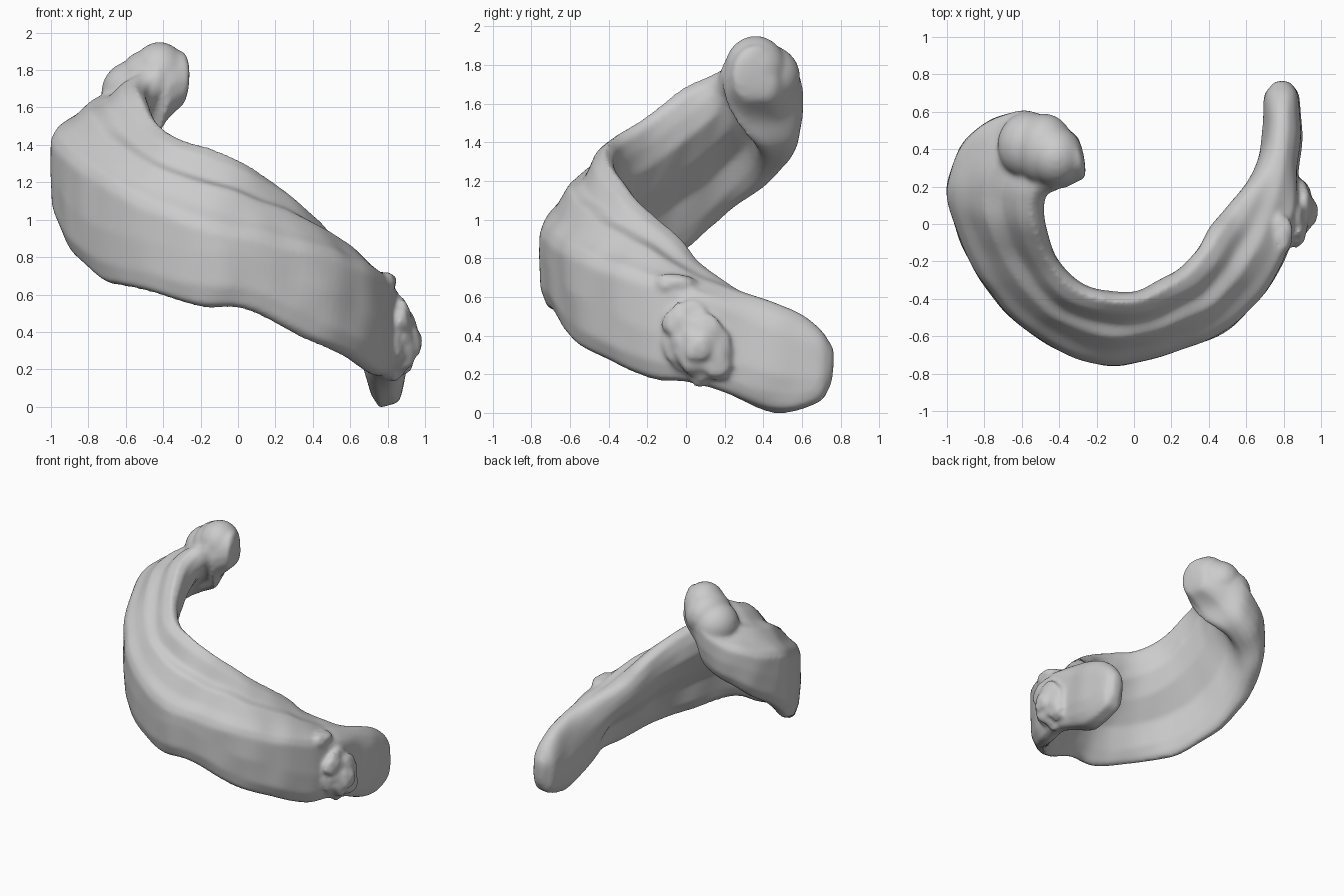
import bpy, bmesh, math
from mathutils import Vector, noise

if "Cube" in bpy.data.objects:
    bpy.data.objects.remove(bpy.data.objects["Cube"])

# Stations along the curl: outer x,y | inner x,y | ridge z, shoulder z, bottom z | inner fullness
STATIONS = [
    (.85, .74, .73, .74, .37, .31, .11, .95),
    (.89, .68, .69, .68, .45, .38, .03, .95),
    (.90, .50, .69, .50, .56, .48, -.01, .90),
    (.88, .25, .63, .28, .65, .57, .06, .70),
    (.86, .02, .52, .12, .76, .65, .16, .50),
    (.80, -.20, .42, .00, .90, .72, .17, .42),
    (.65, -.43, .30, -.17, 1.06, .80, .26, .38),
    (.40, -.62, .15, -.29, 1.20, .88, .36, .36),
    (.05, -.73, .00, -.36, 1.32, .96, .52, .36),
    (-.20, -.75, -.13, -.36, 1.38, 1.02, .53, .36),
    (-.52, -.61, -.28, -.31, 1.44, 1.13, .61, .36),
    (-.77, -.37, -.41, -.17, 1.54, 1.27, .67, .36),
    (-.93, -.08, -.47, .00, 1.68, 1.40, .81, .36),
    (-1.0, .20, -.47, .13, 1.76, 1.49, 1.00, .38),
    (-.88, .48, -.44, .17, 1.80, 1.57, 1.20, .42),
    (-.60, .61, -.40, .18, 1.86, 1.69, 1.35, .60),
    (-.44, .56, -.36, .20, 1.91, 1.82, 1.50, .88),
    (-.31, .47, -.28, .24, 1.90, 1.83, 1.60, .95),
]


def spline(rows, i, t):
    n = len(rows) - 1
    p = [rows[max(0, min(n, i + d))] for d in (-1, 0, 1, 2)]
    return [.5 * (2 * b + (c - a) * t + (2 * a - 5 * b + 4 * c - d) * t * t
                  + (3 * b - a - 3 * c + d) * t ** 3) for a, b, c, d in zip(*p)]


def section(s):
    ox, oy, ix, iy, zt, zs, zb, k = s
    h, w = zt - zs, zt - zb
    # u runs from outer wall (0) to inner edge (1); the top slope carries shallow grooves
    prof = [(1, zt - .16 * w), (.97, zt - .05 * w), (.86, zt), (.70, zt - .14 * h),
            (.56, zt - .45 * h), (.38, zt - .52 * h), (.20, zt - .86 * h), (.06, zs - .01 * w),
            (.0, zs - .08 * w), (0, zb + .35 * w), (.02, zb + .14 * w), (.09, zb + .03 * w),
            (.2, zb), (.75 * k, zb + .03 * w), (k, zb + .12 * w),
            (k + (1 - k) * .20, zb + .32 * w), (k + (1 - k) * .68, zb + .52 * w),
            (k + (1 - k) * .95, zb + .70 * w)]
    # both ends round off towards an oval
    e = max(0, min(1, (k - .5) / .35))
    out = []
    for u, z in prof:
        a, b = 2 * u - 1, 2 * (z - zb) / w - 1
        f = (abs(a) ** 2.2 + abs(b) ** 2.2) ** (-1 / 2.2)
        u += e * (.5 + .5 * a * f - u)
        z += e * (zb + w * (.5 + .5 * b * f) - z)
        out.append(Vector((ox + (ix - ox) * u, oy + (iy - oy) * u, z)))
    return out


def cap(ring, tip):
    c = sum(ring, Vector()) / len(ring)
    return [[c + (p - c) * f + tip * g for p in ring] for f, g in ((.85, .5), (.5, .9), (.15, 1))]


# Curled band, lofted through the stations
bm = bmesh.new()
STEPS = 8
rings = [section(spline(STATIONS, i, j / STEPS))
         for i in range(len(STATIONS) - 1) for j in range(STEPS)]
rings.append(section(STATIONS[-1]))
rings = cap(rings[0], Vector((0, .025, 0)))[::-1] + rings + cap(rings[-1], Vector((.03, -.03, 0)))
grid = [[bm.verts.new(p + noise.noise_vector(p * 5) * .013) for p in r] for r in rings]
n = len(grid[0])
for a, b in zip(grid, grid[1:]):
    for k in range(n):
        bm.faces.new((a[k], a[(k + 1) % n], b[(k + 1) % n], b[k]))
bm.faces.new(grid[0])
bm.faces.new(grid[-1][::-1])


# Rounded lumps merged into the band
def lump(center, radii, rough=0, shear=0):
    for v in bmesh.ops.create_icosphere(bm, subdivisions=4, radius=1)["verts"]:
        d = v.co.copy()
        f = 1 + rough * (noise.noise(d * 1.9 + Vector((3, 1, 7))) + .4 * noise.noise(d * 4))
        v.co = Vector(center) + Vector(r * c * f for r, c in zip(radii, d))
        v.co.y += shear * d.z


lump((-.42, .36, 1.78), (.15, .16, .17))                     # head knob
lump((-.48, .40, 1.74), (.16, .19, .17))
lump((-.56, .42, 1.68), (.17, .18, .17))
lump((.85, .07, .36), (.105, .19, .21), .25, -.03)           # knobbly growth
lump((.92, .06, .34), (.065, .09, .09), .2)
lump((.89, .16, .25), (.05, .08, .08), .2)
lump((.87, -.05, .46), (.05, .08, .07), .2)
lump((.78, -.06, .67), (.07, .12, .05), .2)

bmesh.ops.recalc_face_normals(bm, faces=bm.faces)
me = bpy.data.meshes.new("curled_body")
bm.to_mesh(me)
bm.free()
body = bpy.data.objects.new("curled_body", me)
bpy.context.collection.objects.link(body)

# Fuse and soften
rm = body.modifiers.new("fuse", 'REMESH')
rm.mode = 'VOXEL'
rm.voxel_size = .014
rm.use_smooth_shade = True
sm = body.modifiers.new("soften", 'SMOOTH')
sm.factor = .5
sm.iterations = 10
